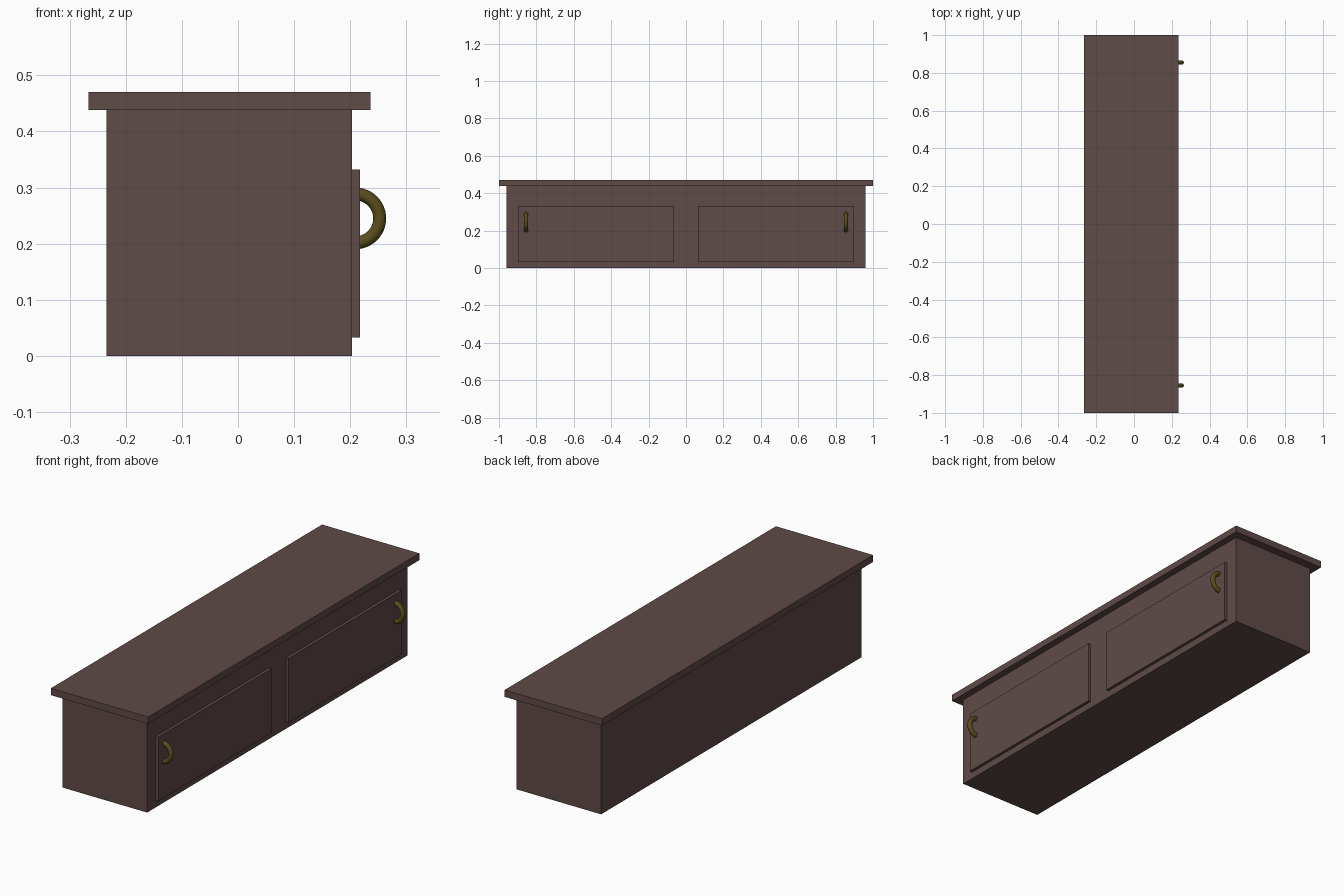
import bpy, bmesh, math

if "Cube" in bpy.data.objects:
    bpy.data.objects.remove(bpy.data.objects["Cube"])


def material(name, rgb):
    m = bpy.data.materials.new(name)
    m.diffuse_color = (*rgb, 1)
    m.use_nodes = True
    m.node_tree.nodes["Principled BSDF"].inputs["Base Color"].default_value = m.diffuse_color
    return m


wood = material("dark_wood", (0.112, 0.069, 0.065))
brass = material("aged_brass", (0.10, 0.075, 0.012))


def box(name, x, y, z):
    """Box from (min, max) ranges on each axis."""
    lo, hi = zip(x, y, z)
    bpy.ops.mesh.primitive_cube_add(size=1, location=[(a + b) / 2 for a, b in zip(lo, hi)])
    ob = bpy.context.object
    ob.name = name
    ob.scale = [b - a for a, b in zip(lo, hi)]
    bpy.ops.object.transform_apply(location=False, rotation=False, scale=True)
    ob.data.materials.append(wood)
    return ob


def handle(name, y):
    """Half ring standing upright, its ends sunk into the door."""
    bpy.ops.mesh.primitive_torus_add(major_radius=0.0435, minor_radius=0.0115,
                                     major_segments=48, minor_segments=12,
                                     location=(0.209, y, 0.245),
                                     rotation=(math.pi / 2, 0, 0))
    ob = bpy.context.object
    ob.name = name
    bm = bmesh.new()
    bm.from_mesh(ob.data)
    bmesh.ops.bisect_plane(bm, geom=bm.verts[:] + bm.edges[:] + bm.faces[:], dist=1e-5,
                           plane_co=(0, 0, 0), plane_no=(1, 0, 0), clear_inner=True)
    bmesh.ops.holes_fill(bm, edges=[e for e in bm.edges if e.is_boundary])
    bm.to_mesh(ob.data)
    bm.free()
    ob.data.materials.append(brass)
    bpy.ops.object.shade_smooth_by_angle(angle=math.radians(40))


# Carcass and overhanging top
box("cabinet_body", (-0.234, 0.203), (-0.96, 0.96), (0, 0.438))
box("cabinet_top", (-0.266, 0.236), (-1, 1), (0.438, 0.47))

# Pair of doors with handles near the outer edges
for side, s in (("left", -1), ("right", 1)):
    box(f"{side}_door", (0.203, 0.217), sorted((s * 0.063, s * 0.897)), (0.033, 0.332))
    handle(f"{side}_handle", s * 0.855)
